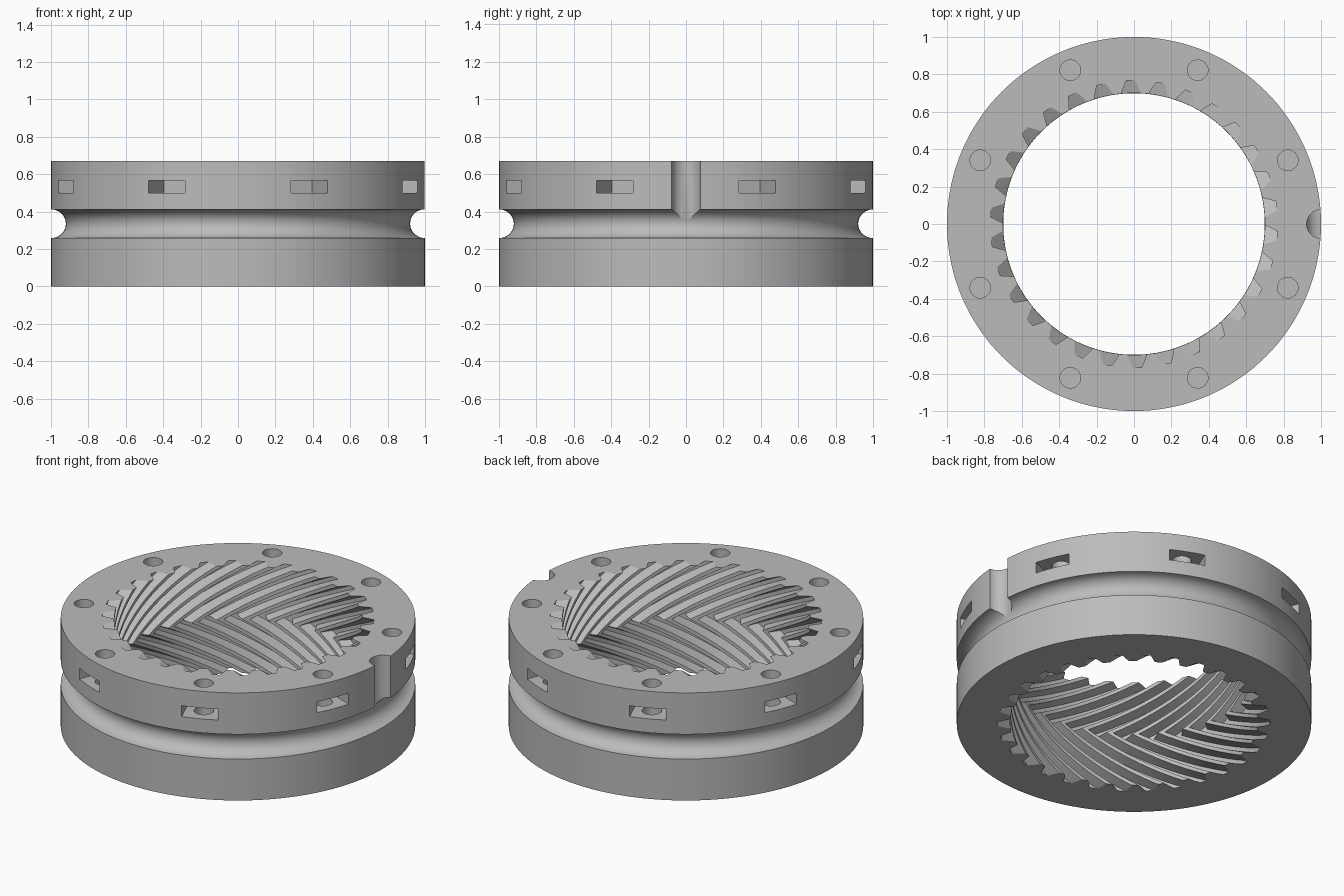
import bpy, bmesh, math
from mathutils import Matrix, Vector

if "Cube" in bpy.data.objects:
    bpy.data.objects.remove(bpy.data.objects["Cube"])

HEIGHT, MID = 0.67, 0.335
TEETH, TWIST = 30, math.radians(48)
PITCH = math.tau / TEETH
GAP_PHASE = math.radians(91.3)

grey = bpy.data.materials.new("plain_grey")
grey.use_nodes = True
grey.diffuse_color = (0.5, 0.5, 0.5, 1)
grey.node_tree.nodes["Principled BSDF"].inputs["Base Color"].default_value = (0.5, 0.5, 0.5, 1)


def make_object(name, bm):
    bmesh.ops.recalc_face_normals(bm, faces=bm.faces)
    mesh = bpy.data.meshes.new(name)
    bm.to_mesh(mesh)
    bm.free()
    mesh.materials.append(grey)
    obj = bpy.data.objects.new(name, mesh)
    bpy.context.collection.objects.link(obj)
    return obj


def loft(name, rings):
    """Solid skinned through closed rings of points, capped at both ends."""
    bm = bmesh.new()
    rows = [[bm.verts.new(p) for p in ring] for ring in rings]
    for low, high in zip(rows, rows[1:]):
        for i in range(len(low)):
            j = (i + 1) % len(low)
            bm.faces.new((low[i], low[j], high[j], high[i]))
    bm.faces.new(rows[0][::-1])
    bm.faces.new(rows[-1])
    return make_object(name, bm)


def circle(radius, z, count=144):
    return [(radius * math.cos(math.tau * i / count), radius * math.sin(math.tau * i / count), z)
            for i in range(count)]


def subtract(target, cutter):
    mod = target.modifiers.new("cut", 'BOOLEAN')
    mod.operation, mod.solver, mod.object = 'DIFFERENCE', 'EXACT', cutter
    bpy.context.view_layer.objects.active = target
    bpy.ops.object.modifier_apply(modifier=mod.name)
    bpy.data.objects.remove(cutter)


# Round body with a half-round groove about its middle
groove = [(1 - 0.08 * math.cos(a), MID + 0.077 * math.sin(a))
          for a in (math.radians(-90 + 15 * k) for k in range(13))]
profile = [(1, 0)] + groove + [(1, HEIGHT)]
ring_gear = loft("ring_gear", [circle(r, z) for r, z in profile])

# Herringbone core: radius and share of the pitch from each gap's centre
gap_shape = [(0.70, -0.36), (0.735, -0.25), (0.767, -0.15),
             (0.767, 0.15), (0.735, 0.25), (0.70, 0.36)]


def gear_section(z):
    inside = min(max(z, 0), HEIGHT)
    turn = GAP_PHASE + TWIST * (1 - abs(inside - MID) / MID)
    return [(r * math.cos(a), r * math.sin(a), z)
            for k in range(TEETH) for r, share in gap_shape
            for a in [turn + (k + share) * PITCH]]


levels = [-0.05] + [HEIGHT * i / 32 for i in range(33)] + [HEIGHT + 0.05]
subtract(ring_gear, loft("tooth_cutter", [gear_section(z) for z in levels]))


def cylinder_cutter(x, y, radius, bottom):
    bm = bmesh.new()
    top = HEIGHT + 0.1
    bmesh.ops.create_cone(bm, cap_ends=True, segments=40, radius1=radius, radius2=radius,
                          depth=top - bottom,
                          matrix=Matrix.Translation((x, y, (top + bottom) / 2)))
    return make_object("hole_cutter", bm)


# Ball filling notch on the left side
subtract(ring_gear, cylinder_cutter(1, 0, 0.077, MID))

# Eight bolt holes, each crossing a nut slot open to the rim
for k in range(8):
    angle = math.radians(22.5 + 45 * k)
    spot = Vector((math.cos(angle), math.sin(angle))) * 0.89
    subtract(ring_gear, cylinder_cutter(spot.x, spot.y, 0.055, 0.44))
    bm = bmesh.new()
    bmesh.ops.create_cube(bm, size=1, matrix=Matrix.Rotation(angle, 4, 'Z')
                          @ Matrix.Translation((0.94, 0, 0.532))
                          @ Matrix.Diagonal((0.32, 0.21, 0.068, 1)))
    subtract(ring_gear, make_object("slot_cutter", bm))

# Smooth round walls with crisp edges
bpy.ops.object.select_all(action='DESELECT')
ring_gear.select_set(True)
bpy.context.view_layer.objects.active = ring_gear
bpy.ops.object.shade_smooth_by_angle(angle=math.radians(25))
